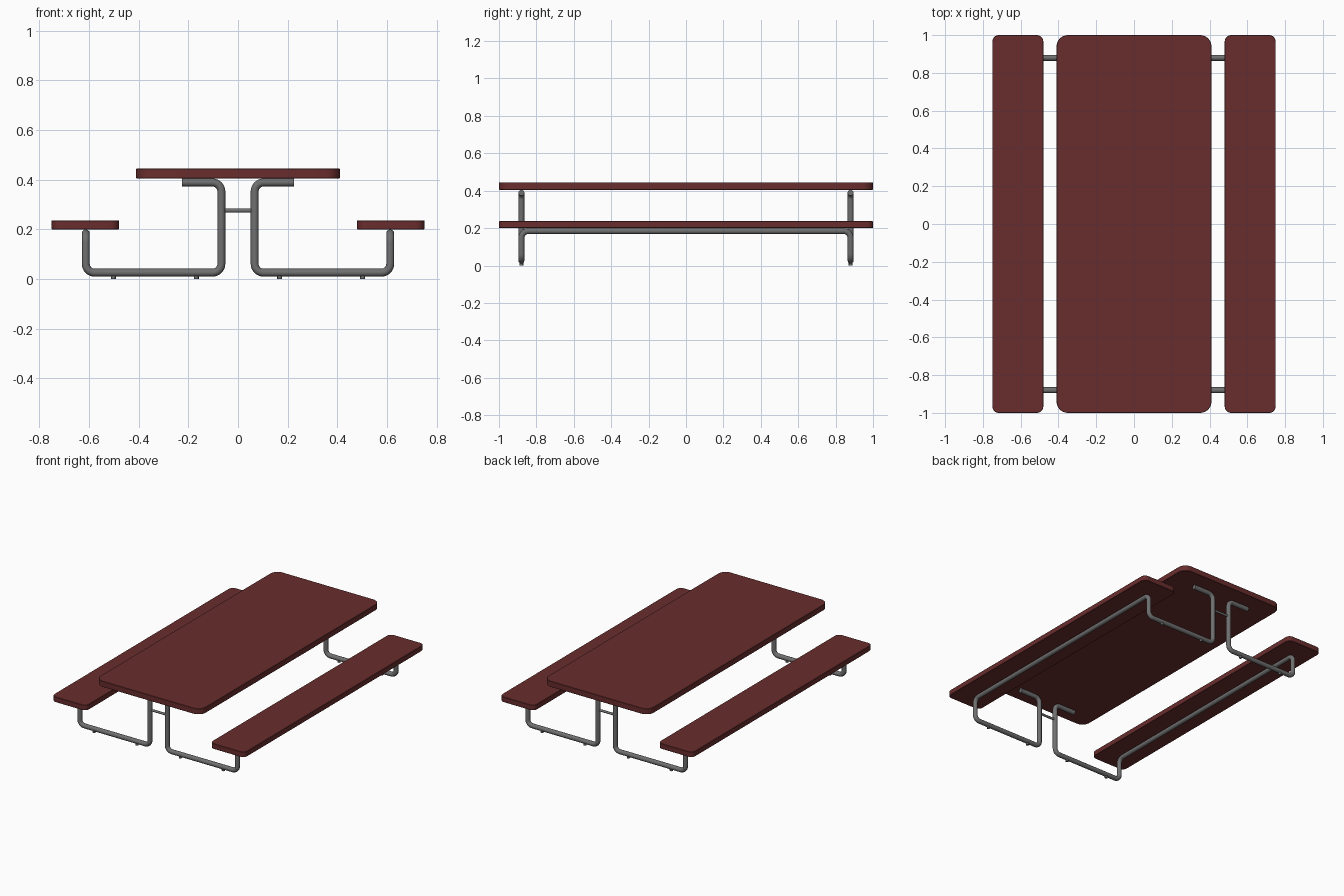
import bpy, bmesh, math
from mathutils import Vector

if "Cube" in bpy.data.objects:
    bpy.data.objects.remove(bpy.data.objects["Cube"])


def material(name, rgb):
    m = bpy.data.materials.new(name)
    m.diffuse_color = (*rgb, 1)
    m.use_nodes = True
    m.node_tree.nodes["Principled BSDF"].inputs["Base Color"].default_value = m.diffuse_color
    return m


RED = material("dark red board", (0.14, 0.026, 0.026))
GREY = material("grey steel", (0.16, 0.16, 0.16))


def add(name, mesh, mat):
    ob = bpy.data.objects.new(name, mesh)
    bpy.context.collection.objects.link(ob)
    mesh.materials.clear()
    mesh.materials.append(mat)
    bpy.ops.object.select_all(action='DESELECT')
    ob.select_set(True)
    bpy.context.view_layer.objects.active = ob
    bpy.ops.object.shade_smooth_by_angle(angle=math.radians(35))
    return ob


def board(name, x0, x1, z0, z1, radius):
    """Rounded-corner plank spanning the full length in y."""
    bm = bmesh.new()
    pts = []
    for cx, cy, start in ((x1 - radius, 1 - radius, 0), (x0 + radius, 1 - radius, 90),
                          (x0 + radius, radius - 1, 180), (x1 - radius, radius - 1, 270)):
        for i in range(9):
            a = math.radians(start + i * 90 / 8)
            pts.append((cx + radius * math.cos(a), cy + radius * math.sin(a), z0))
    face = bm.faces.new([bm.verts.new(p) for p in pts])
    ext = bmesh.ops.extrude_face_region(bm, geom=[face])
    top = [v for v in ext['geom'] if isinstance(v, bmesh.types.BMVert)]
    bmesh.ops.translate(bm, verts=top, vec=(0, 0, z1 - z0))
    bmesh.ops.recalc_face_normals(bm, faces=bm.faces)
    # slight softening of the top and bottom rims
    rims = [e for e in bm.edges if abs(e.verts[0].co.z - e.verts[1].co.z) < 1e-5]
    bmesh.ops.bevel(bm, geom=rims, offset=0.002, segments=1, affect='EDGES')
    mesh = bpy.data.meshes.new(name)
    bm.to_mesh(mesh)
    bm.free()
    return add(name, mesh, RED)


def fillet(points, r, n=8):
    """Round the right-angle corners of a path."""
    pts = [Vector(p) for p in points]
    out = [pts[0]]
    for a, b, c in zip(pts, pts[1:], pts[2:]):
        u, v = (a - b).normalized(), (c - b).normalized()
        centre = b + (u + v) * r
        for i in range(n + 1):
            t = math.pi / 2 * i / n
            out.append(centre - v * r * math.cos(t) - u * r * math.sin(t))
    return out + [pts[-1]]


def tube(name, points, radius):
    cu = bpy.data.curves.new(name, 'CURVE')
    cu.dimensions = '3D'
    cu.bevel_depth = radius
    cu.bevel_resolution = 4
    cu.use_fill_caps = True
    sp = cu.splines.new('POLY')
    sp.points.add(len(points) - 1)
    for p, co in zip(sp.points, points):
        p.co = (*co, 1)
    tmp = bpy.data.objects.new("temp", cu)
    bpy.context.collection.objects.link(tmp)
    dg = bpy.context.evaluated_depsgraph_get()
    mesh = bpy.data.meshes.new_from_object(tmp.evaluated_get(dg))
    bpy.data.objects.remove(tmp)
    return add(name, mesh, GREY)


# Table top
board("table_top", -0.41, 0.41, 0.405, 0.445, 0.06)

for s, side in ((-1, "left"), (1, "right")):
    # Bench seat
    x0, x1 = sorted((s * 0.48, s * 0.75))
    board(side + "_bench_seat", x0, x1, 0.2, 0.237, 0.035)

    # One continuous bent tube: table arm, post, floor rail, bench post, bench rail
    half = [(0.226, 0.389), (0.067, 0.389), (0.067, 0.026), (0.613, 0.026), (0.613, 0.184)]
    path = [(s * x, -0.88, z) for x, z in half]
    path += [(s * x, 0.88, z) for x, z in reversed(half)]
    tube(side + "_frame_tube", fillet(path, 0.036), 0.016)

    # Small feet under the floor rails
    for y, end in ((-0.88, "front"), (0.88, "back")):
        for x, place in ((0.168, "inner"), (0.502, "outer")):
            tube(f"{side}_{end}_{place}_foot",
                 [Vector((s * x, y, 0)), Vector((s * x, y, 0.02))], 0.01)

# Thin crossbars joining the two posts at each end
for y, end in ((-0.88, "front"), (0.88, "back")):
    tube(end + "_crossbar", [Vector((-0.067, y, 0.276)), Vector((0.067, y, 0.276))], 0.008)
